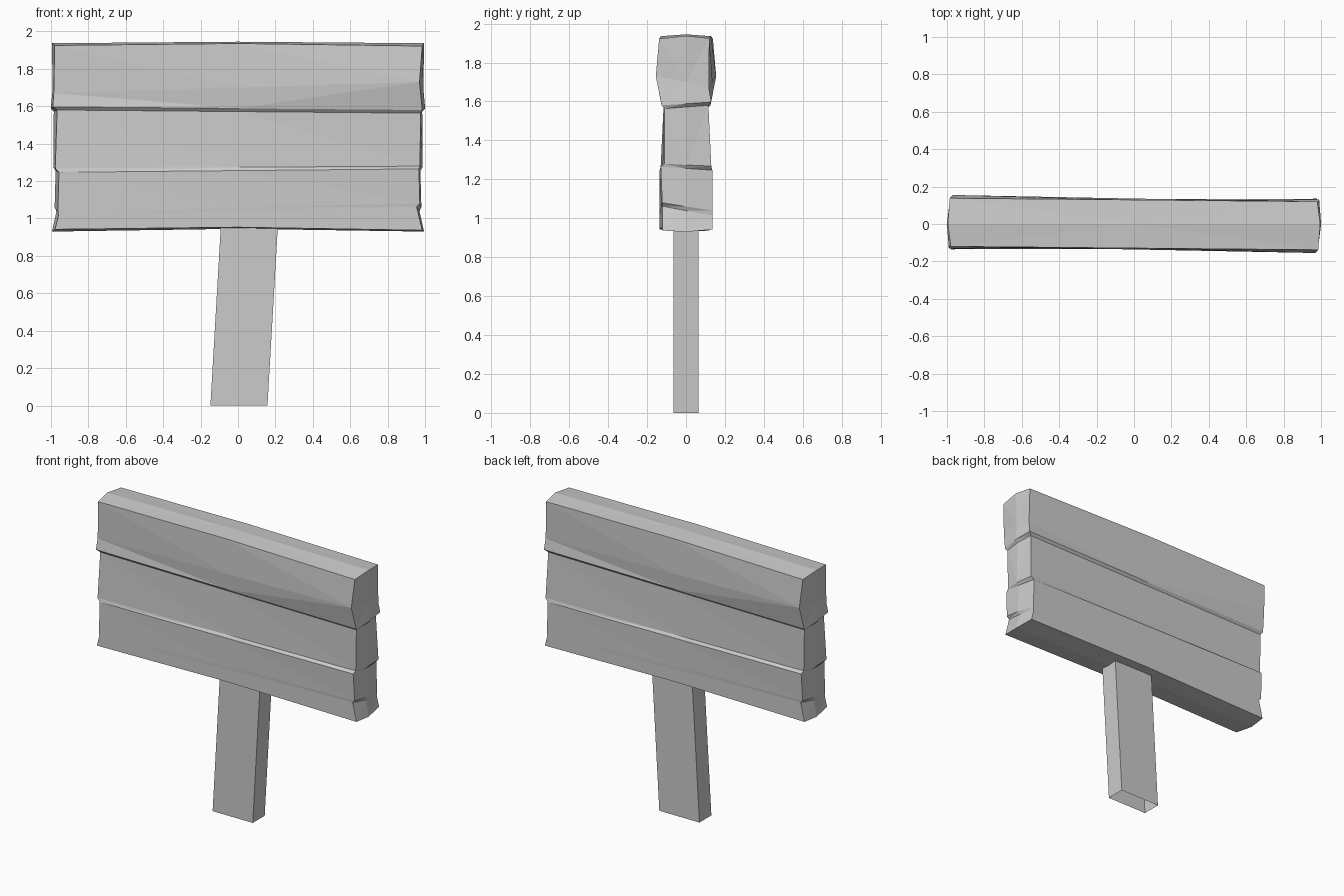
import bpy, bmesh

if "Cube" in bpy.data.objects:
    bpy.data.objects.remove(bpy.data.objects["Cube"])


def finish(bm, name):
    mesh = bpy.data.meshes.new(name)
    bm.to_mesh(mesh)
    bm.free()
    obj = bpy.data.objects.new(name, mesh)
    bpy.context.collection.objects.link(obj)
    return obj


# Front face profile, top to bottom: left (x, y, z) and right (x, y, z).
# The back is the front turned half way round the z axis.
rows = [
    ((-.980, -.120, 1.925), (.985, -.138, 1.922)),   # top plank
    ((-.985, -.117, 1.670), (.970, -.155, 1.730)),
    ((-.990, -.130, 1.597), (.985, -.125, 1.580)),
    ((-.967, -.115, 1.580), (.977, -.110, 1.563)),   # middle plank
    ((-.977, -.130, 1.268), (.972, -.110, 1.280)),
    ((-.957, -.135, 1.247), (.967, -.130, 1.265)),   # bottom plank
    ((-.963, -.135, 1.040), (.972, -.122, 1.080)),
    ((-.960, -.135, 1.015), (.955, -.120, 1.062)),
    ((-.978, -.135, 0.942), (.985, -.120, 0.937)),
]

# Planked board: eight-point rings joined down the height
bm = bmesh.new()
rings = []
last = len(rows) - 1
for i, (l, r) in enumerate(rows):
    end_z = {0: 1.937, last: 0.930}.get(i, (l[2] + r[2]) / 2)
    mid_z = (l[2] + r[2]) / 2 + {0: .012, last: .014}.get(i, 0)
    mid_y = (l[1] + r[1]) / 2
    end_x = (r[0] - l[0]) / 2 + .013
    half = [l, (0, mid_y, mid_z), r, (end_x, 0, end_z)]
    pts = half + [(-x, -y, z) for x, y, z in half]
    rings.append([bm.verts.new(p) for p in pts])
for a, b in zip(rings, rings[1:]):
    for k in range(8):
        n = (k + 1) % 8
        bm.faces.new((a[k], b[k], b[n], a[n]))

# Ridged top and underside
for ring, z in ((rings[0], 1.945), (rings[-1], 0.945)):
    c = bm.verts.new((0, 0, z))
    for k in (1, 3, 5, 7):
        bm.faces.new((ring[k], ring[(k + 1) % 8], ring[(k + 2) % 8], c)
                     if k in () else
                     (c, ring[k - 1], ring[k]))
        bm.faces.new((c, ring[k], ring[(k + 1) % 8]))
bmesh.ops.triangulate(bm, faces=[f for f in bm.faces if len(f.verts) > 3])
bmesh.ops.recalc_face_normals(bm, faces=bm.faces)
finish(bm, "plank_board")

# Leaning post, open at the foot
bm = bmesh.new()
bmesh.ops.create_cube(bm, size=1)
for v in bm.verts:
    high = v.co.z > 0
    v.co = (v.co.x * .305 + (.063 if high else .005),
            v.co.y * .13, 1.0 if high else 0)
foot = [f for f in bm.faces if all(v.co.z < .01 for v in f.verts)]
bmesh.ops.delete(bm, geom=foot, context='FACES_ONLY')
finish(bm, "post")
